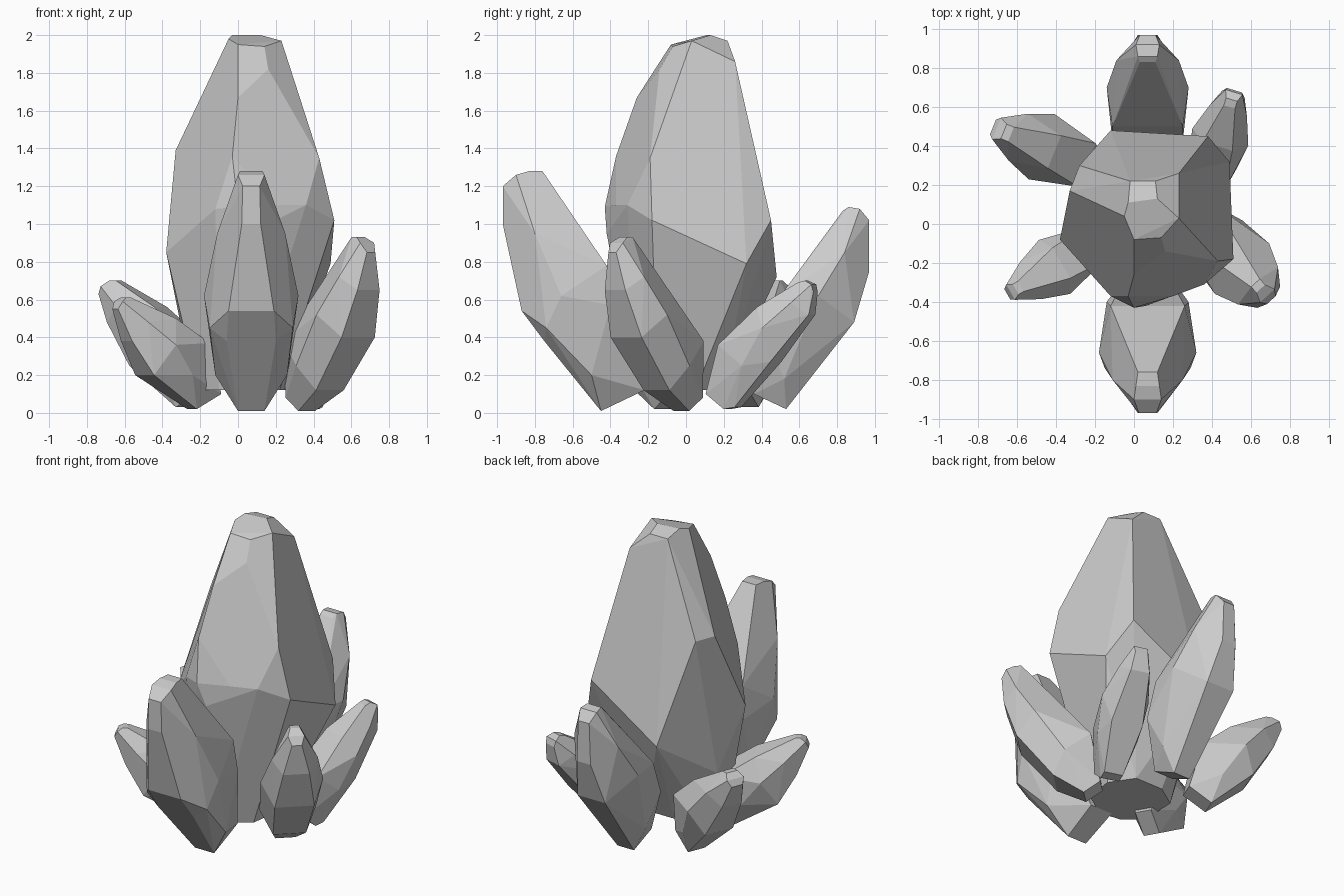
import bpy, bmesh
from math import sin, cos, radians


def faceted(name, points):
    """Flat-faced convex crystal wrapped around a few corner points."""
    bm = bmesh.new()
    for p in points:
        bm.verts.new(p)
    bmesh.ops.convex_hull(bm, input=bm.verts[:])
    loose = [v for v in bm.verts if not v.link_faces]
    bmesh.ops.delete(bm, geom=loose, context='VERTS')
    bmesh.ops.dissolve_limit(bm, angle_limit=radians(6),
                             verts=bm.verts[:], edges=bm.edges[:])
    bmesh.ops.recalc_face_normals(bm, faces=bm.faces[:])
    mesh = bpy.data.meshes.new(name)
    bm.to_mesh(mesh)
    bm.free()
    ob = bpy.data.objects.new(name, mesh)
    bpy.context.collection.objects.link(ob)
    return ob


def shard(name, origin, heading, stations):
    """Leaning crystal: (outward, height, half width) stations mirrored
    across the vertical plane through origin along heading (degrees)."""
    c, s = cos(radians(heading)), sin(radians(heading))
    pts = []
    for u, z, w in stations:
        for v in (-w, w):
            pts.append((origin[0] + u * c - v * s, origin[1] + u * s + v * c, z))
    return faceted(name, pts)


# Large central crystal: tip, shoulders, belly, base
faceted("central_crystal", [
    (-.03, .11, 2), (.12, .13, 2), (.11, .22, 1.97), (-.02, .22, 1.97),
    (-.05, .04, 1.98), (0, -.08, 1.95), (.14, -.07, 1.94), (.23, .03, 1.97),
    (.23, .26, 1.86), (.16, -.14, 1.82), (0, -.26, 1.67),
    (.43, -.19, 1.35), (-.03, -.37, 1.36), (-.28, .30, 1.39), (-.33, .17, 1.39),
    (.51, -.18, 1.02), (.36, -.31, 1.1), (.2, -.37, 1.1), (-.12, -.37, 1.08),
    (0, -.43, 1.09), (.06, -.42, .95), (-.38, -.08, .85), (-.12, .48, .72),
    (.38, .45, 1.02), (.49, .32, .79), (-.3, .1, .45),
    (-.21, -.14, .12), (-.2, .1, .12), (-.05, .2, .12), (.15, .2, .12),
    (.25, .05, .12), (.22, -.15, .12), (.05, -.26, .12), (-.1, -.24, .12)])

# Ring of six leaning crystals: outer ridge, side corners, inner ridge
shard("front_crystal", (.07, 0), -90, [
    (.83, 1.28, .06), (.9, 1.26, .07), (.97, 1.2, .045), (.97, 1, .05),
    (.87, .54, .12), (.75, .38, .13), (.45, .01, .07),
    (.66, .62, .25), (.74, .45, .22), (.8, .95, .18), (.5, .2, .19),
    (.76, 1.28, .05), (.42, .78, .19), (.4, .57, .21), (.22, .12, .08)])
shard("back_crystal", (.07, 0), 90, [
    (.86, 1.09, .05), (.92, 1.08, .06), (.97, 1.02, .04), (.97, .75, .05),
    (.89, .48, .1), (.53, .02, .06),
    (.7, .62, .21), (.84, .85, .16), (.52, .18, .14),
    (.83, 1.07, .04), (.5, .62, .18), (.42, .4, .18), (.36, .1, .07)])
shard("front_right_crystal", (.35, -.01), -47, [
    (.44, .93, .03), (.49, .9, .05), (.52, .85, .03), (.5, .65, .08),
    (.42, .4, .12), (.2, .12, .1), (.02, .01, .06),
    (.3, .52, .19), (.42, .72, .14), (.12, .25, .17),
    (.4, .93, .03), (.22, .68, .08), (-.03, .38, .12), (-.08, .08, .06)])
shard("back_right_crystal", (.355, .16), 73, [
    (.5, .7, .03), (.54, .68, .045), (.55, .64, .04), (.53, .52, .06),
    (.33, .27, .1), (.12, .03, .06), (.06, .02, .06),
    (.3, .45, .15), (.18, .25, .13), (.44, .58, .1),
    (.46, .69, .03), (.25, .56, .08), (.04, .36, .1), (-.04, .1, .06)])
shard("back_left_crystal", (-.26, .31), 158, [
    (.44, .7, .04), (.48, .67, .06), (.5, .63, .04), (.44, .48, .07),
    (.3, .25, .1), (.05, .03, .06),
    (.23, .4, .18), (.1, .2, .13), (.36, .56, .13),
    (.4, .7, .04), (.16, .56, .09), (-.02, .4, .12), (-.09, .12, .06)])
shard("front_left_crystal", (-.2, -.1), 210, [
    (.47, .61, .03), (.5, .59, .045), (.52, .55, .03), (.45, .38, .06),
    (.34, .2, .1), (.05, .02, .05),
    (.24, .36, .16), (.12, .2, .13), (.38, .48, .11),
    (.44, .61, .03), (.2, .5, .09), (0, .37, .1), (-.1, .1, .05)])
